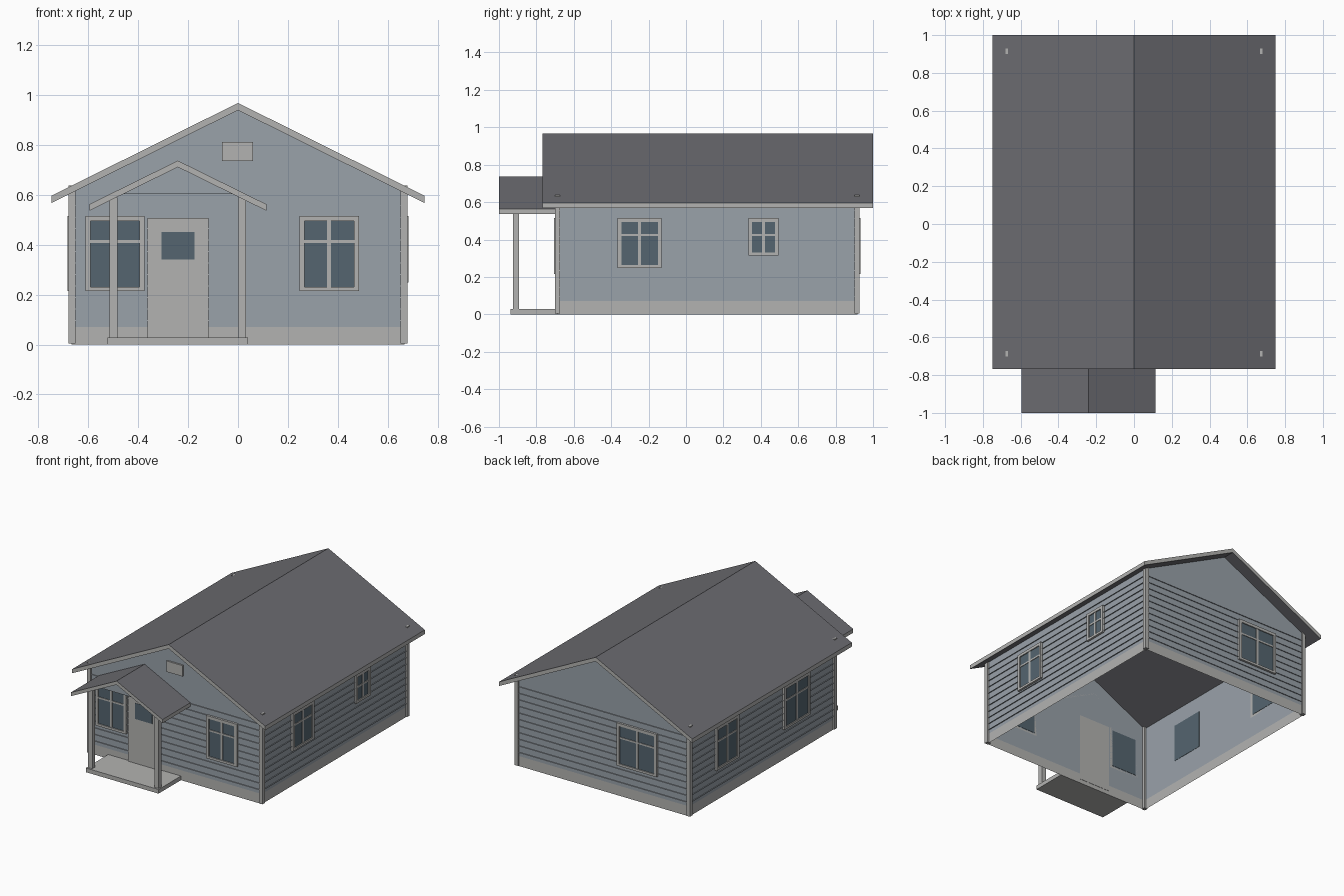
import bpy, bmesh
from mathutils import Vector

if "Cube" in bpy.data.objects:
    bpy.data.objects.remove(bpy.data.objects["Cube"])

def material(name, rgb):
    m = bpy.data.materials.new(name)
    m.diffuse_color = (*rgb, 1)
    m.use_nodes = True
    m.node_tree.nodes["Principled BSDF"].inputs["Base Color"].default_value = m.diffuse_color
    return m

BLUE = material("siding_blue", (0.32, 0.36, 0.40))
DARK = material("roof_grey", (0.15, 0.15, 0.165))
GLASS = material("glass", (0.09, 0.13, 0.16))
TRIM = material("trim_grey", (0.45, 0.45, 0.44))

def finish(name, bm, *mats):
    bmesh.ops.recalc_face_normals(bm, faces=bm.faces)
    me = bpy.data.meshes.new(name)
    bm.to_mesh(me)
    bm.free()
    for m in mats:
        me.materials.append(m)
    ob = bpy.data.objects.new(name, me)
    bpy.context.collection.objects.link(ob)
    return ob

def boxes(name, corners, mat=TRIM):
    """One object made of boxes, each given by two opposite corners."""
    bm = bmesh.new()
    for a, b in corners:
        a, b = Vector(a), Vector(b)
        vs = bmesh.ops.create_cube(bm, size=1)["verts"]
        for v in vs:
            v.co = (a + b) / 2 + Vector([v.co[i] * abs(b[i] - a[i]) for i in range(3)])
    return finish(name, bm, mat)

# Wall planes, and mapping (along wall, outward distance, height) to world
WX, WF, WB = 0.668, -0.69, 0.917
WALLS = {
    "front": lambda u, d, z: (u, WF - d, z),
    "back": lambda u, d, z: (u, WB + d, z),
    "right": lambda u, d, z: (WX + d, u, z),
    "left": lambda u, d, z: (-WX - d, u, z),
}

def on_wall(name, side, rects, d0, d1, mat=TRIM):
    f = WALLS[side]
    return boxes(name, [(f(u0, d0, z0), f(u1, d1, z1)) for u0, u1, z0, z1 in rects], mat)

# Wall shell: open below, grey base band, gables up to the roof
SLOPE, APEX = 0.497, 0.942
EAVE = APEX - SLOPE * WX
bm = bmesh.new()
ring = [(-WX, WF), (WX, WF), (WX, WB), (-WX, WB)]
levels = [[bm.verts.new((x, y, z)) for x, y in ring] for z in (0, 0.07, EAVE)]
for k in range(2):
    for i in range(4):
        j = (i + 1) % 4
        f = bm.faces.new((levels[k][i], levels[k][j], levels[k + 1][j], levels[k + 1][i]))
        f.material_index = 1 - k
for i, y in ((0, WF), (2, WB)):
    f = bm.faces.new((levels[2][i], levels[2][i + 1], bm.verts.new((0, y, APEX))))
walls = finish("walls", bm, BLUE, TRIM)

# Siding ledges on all four walls
for side in WALLS:
    u0, u1 = (-WX, WX) if side in ("front", "back") else (WF, WB)
    on_wall(side + "_siding", side,
            [(u0, u1, 0.095 + i * 0.046, 0.098 + i * 0.046) for i in range(11)], 0, 0.006, BLUE)

# Corner boards
boxes("corner_boards", [((s * 0.652, y, 0.005), (s * 0.68, y + 0.028, 0.637))
                        for s in (-1, 1) for y in (-0.701, 0.9)])

# Gabled roofs with pale edges
def roof(name, cx, half, top, slope, thick, y0, y1):
    drop = slope * half
    prof = [(cx - half, top - drop), (cx, top), (cx + half, top - drop),
            (cx + half, top - drop - thick), (cx, top - thick), (cx - half, top - drop - thick)]
    bm = bmesh.new()
    a = [bm.verts.new((x, y0, z)) for x, z in prof]
    b = [bm.verts.new((x, y1, z)) for x, z in prof]
    for i in range(6):
        j = (i + 1) % 6
        f = bm.faces.new((a[i], a[j], b[j], b[i]))
        f.material_index = 1 if i in (2, 5) else 0
    for r in (a, b):
        for q in ((0, 1, 4, 5), (1, 2, 3, 4)):
            bm.faces.new([r[i] for i in q]).material_index = 1
    return finish(name, bm, DARK, TRIM)

roof("main_roof", 0, 0.748, 0.968, SLOPE, 0.029, -0.767, 1.0)
roof("porch_roof", -0.241, 0.355, 0.737, 0.493, 0.026, -1.0, WF)

# Porch gable panel, deck and posts
bm = bmesh.new()
bm.faces.new([bm.verts.new(p) for p in ((-0.46, -0.91, 0.604), (-0.022, -0.91, 0.604), (-0.241, -0.91, 0.712))])
finish("porch_gable", bm, BLUE)
boxes("porch_deck", [((-0.523, -0.938, 0), (0.041, WF, 0.029))])
boxes("porch_posts", [((x, -0.925, 0.029), (x + 0.033, -0.893, 0.59)) for x in (-0.515, 0.0)])

# Windows: pane, frame and glazing bars
def window(name, side, u0, u1, z0, z1, bar_z):
    t, c = 0.02, (u0 + u1) / 2
    on_wall(name + "_glass", side, [(u0 + t, u1 - t, z0 + t * 0.8, z1 - t)], -0.002, 0.008, GLASS)
    on_wall(name + "_frame", side, [(u0, u0 + t, z0, z1), (u1 - t, u1, z0, z1),
                                    (u0 + t, u1 - t, z0, z0 + t * 0.8), (u0 + t, u1 - t, z1 - t, z1)], 0, 0.015)
    on_wall(name + "_bars", side, [(c - 0.008, c + 0.008, z0 + t * 0.8, z1 - t),
                                   (u0 + t, u1 - t, bar_z - 0.006, bar_z + 0.006)], 0, 0.012)

window("front_left_window", "front", -0.612, -0.375, 0.215, 0.515, 0.413)
window("front_right_window", "front", 0.246, 0.484, 0.215, 0.515, 0.413)
window("right_window", "right", -0.365, -0.13, 0.248, 0.515, 0.424)
window("right_small_window", "right", 0.333, 0.495, 0.315, 0.515, 0.424)
window("left_front_window", "left", -0.405, -0.115, 0.215, 0.515, 0.413)
window("left_rear_window", "left", 0.385, 0.635, 0.215, 0.515, 0.413)
window("back_window", "back", -0.425, -0.115, 0.215, 0.515, 0.413)

# Door, its light, and the gable vent
on_wall("door", "front", [(-0.363, -0.119, 0.029, 0.508)], -0.002, 0.01)
on_wall("door_glass", "front", [(-0.307, -0.174, 0.34, 0.451)], 0.005, 0.0115, GLASS)
on_wall("gable_vent", "front", [(-0.064, 0.061, 0.736, 0.812)], 0, 0.012)
